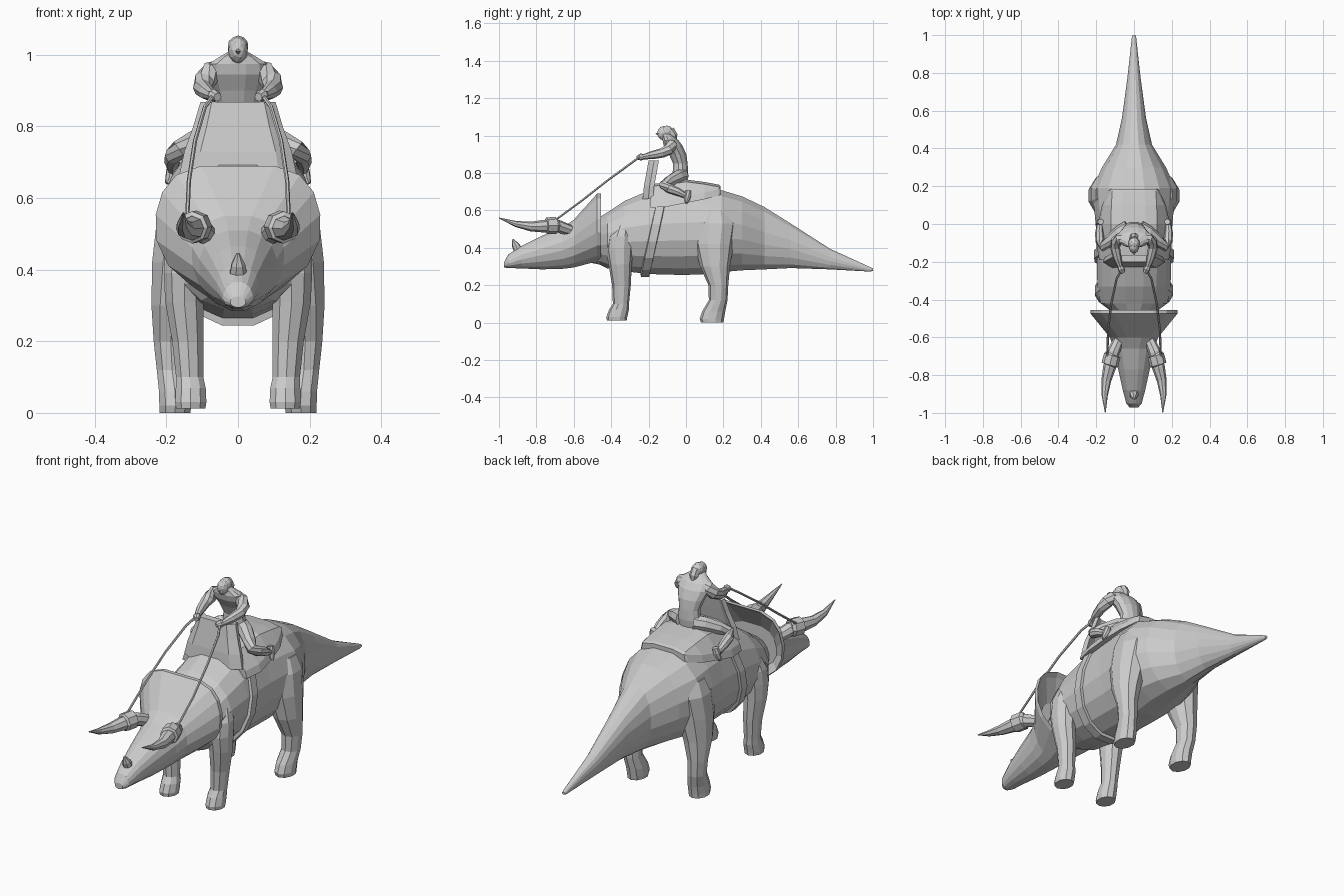
import bpy, bmesh, math
from mathutils import Vector

grey = bpy.data.materials.new("plain grey")
grey.diffuse_color = (0.6, 0.6, 0.6, 1)


def finish(name, bm, mirror=False):
    bmesh.ops.recalc_face_normals(bm, faces=bm.faces[:])
    me = bpy.data.meshes.new(name)
    bm.to_mesh(me)
    bm.free()
    me.materials.append(grey)
    ob = bpy.data.objects.new(name, me)
    bpy.context.collection.objects.link(ob)
    if mirror:
        ob.modifiers.new("mirror", 'MIRROR')
    return ob


def loft(name, rings, mirror=False, closed=False):
    """Skin equal-length point rings; cap the ends unless the loop is closed."""
    bm = bmesh.new()
    vs = [[bm.verts.new(p) for p in r] for r in rings]
    n = len(vs[0])
    pairs = list(zip(vs, vs[1:])) + ([(vs[-1], vs[0])] if closed else [])
    for a, b in pairs:
        for i in range(n):
            j = (i + 1) % n
            bm.faces.new((a[i], a[j], b[j], b[i]))
    if not closed:
        bm.faces.new(vs[0])
        bm.faces.new(vs[-1])
    return finish(name, bm, mirror)


def section(y, zb, zt, w, zc, e=0.85, n=16):
    """Egg-like body section across y: bottom, top, half width, widest height."""
    pts = []
    for i in range(n):
        a = 2 * math.pi * (i + 0.5) / n
        c, s = math.cos(a), math.sin(a)
        k = e if s > 0 else 0.95
        x = math.copysign(abs(c) ** k, c) * w
        pts.append(Vector((x, y, zc + s * ((zt - zc) if s > 0 else (zc - zb)) * 1.02)))
    return pts


def column(name, rows, n=10, mirror=False):
    """Stack of ellipses: z, x, y, rx, ry."""
    rings = [[(x + rx * math.cos(t), y + ry * math.sin(t), z)
              for t in [2 * math.pi * (i + 0.5) / n for i in range(n)]]
             for z, x, y, rx, ry in rows]
    return loft(name, rings, mirror)


def tube(name, rows, n=8, mirror=True):
    """Tapered tube through x, y, z, radius."""
    ps = [Vector(r[:3]) for r in rows]
    rings = []
    for k, r in enumerate(rows):
        d = ps[min(k + 1, len(ps) - 1)] - ps[max(k - 1, 0)]
        q = d.to_track_quat('Z', 'Y')
        rings.append([ps[k] + q @ Vector((r[3] * math.cos(2 * math.pi * i / n),
                                          r[3] * math.sin(2 * math.pi * i / n), 0))
                      for i in range(n)])
    return loft(name, rings, mirror)


def ball(name, loc, scale):
    bm = bmesh.new()
    bmesh.ops.create_icosphere(bm, subdivisions=2, radius=1)
    for v in bm.verts:
        v.co = Vector([v.co[i] * scale[i] + loc[i] for i in range(3)])
    return finish(name, bm)


# Body and tail
loft("body_and_tail", [section(*r) for r in [
    (-.56, .33, .50, .09, .42), (-.46, .31, .565, .125, .44), (-.42, .29, .59, .18, .45),
    (-.33, .275, .65, .197, .47), (-.20, .26, .705, .20, .48), (-.02, .255, .73, .205, .485),
    (.08, .258, .728, .214, .49), (.19, .27, .708, .222, .50), (.30, .28, .675, .172, .485),
    (.42, .285, .618, .097, .45), (.56, .292, .53, .065, .42), (.77, .285, .395, .036, .34),
    (.985, .273, .297, .012, .285), (1, .277, .29, .008, .283)]])

# Head flaring into a hollow-backed frill
loft("head_and_frill", [section(*r) for r in [
    (-.972, .295, .325, .022, .31), (-.95, .292, .365, .042, .32), (-.88, .29, .41, .06, .35),
    (-.77, .285, .465, .085, .38), (-.66, .288, .51, .11, .41), (-.60, .295, .55, .13, .44, .75),
    (-.475, .328, .69, .232, .52, .5), (-.455, .333, .69, .232, .52, .5),
    (-.475, .345, .67, .212, .52, .5), (-.54, .36, .57, .14, .46, .6)]])

# Horns
tube("brow_horn", [(.08, -.61, .49, .028), (.11, -.68, .515, .034), (.13, -.76, .516, .034),
                   (.147, -.83, .514, .026), (.155, -.91, .528, .016), (.152, -1, .56, .002)])
tube("horn_cuff", [(.112, -.69, .52, .036), (.115, -.695, .52, .045),
                   (.128, -.745, .518, .045), (.13, -.75, .518, .034)])
tube("nose_horn", [(0, -.895, .385, .026), (0, -.912, .415, .02), (0, -.926, .445, .005)], 7, False)

# Legs, with their tops blending into the body
column("front_leg", [(.52, .125, -.335, .062, .05), (.46, .143, -.348, .066, .07),
                     (.39, .15, -.355, .06, .073), (.31, .15, -.352, .056, .062),
                     (.20, .14, -.345, .046, .05), (.10, .135, -.348, .04, .043),
                     (.07, .132, -.358, .044, .053), (.03, .132, -.37, .046, .056),
                     (.012, .132, -.37, .043, .053)], mirror=True)
column("rear_leg", [(.60, .12, .16, .085, .08), (.53, .142, .158, .09, .115),
                    (.42, .160, .15, .084, .105), (.30, .178, .155, .067, .08),
                    (.20, .188, .173, .050, .053), (.12, .184, .172, .045, .05),
                    (.06, .176, .148, .047, .062), (.02, .175, .138, .047, .065),
                    (0, .176, .14, .045, .06)], mirror=True)

# Girth strap: slanted loop that follows the body section
strap = []
for p in section(-.18, .26, .705, .20, .48):
    y = -.14 + (p.z - .61) * .225
    out = Vector((p.x, 0, p.z - .48))
    a, b = out * .97, out * 1.07
    strap.append([(q.x, y + d, .48 + q.z) for q, d in
                  ((a, -.026), (b, -.022), (b, .022), (a, .026))])
loft("girth_strap", strap, closed=True)

# Saddle: draped pad with a raised, wrapped front panel
loft("saddle_pad", [[(-wb, y, zb), (-wb * .94, y, zb + .035), (-wt, y, zt - .012), (-wt * .5, y, zt),
                     (wt * .5, y, zt), (wt, y, zt - .012), (wb * .94, y, zb + .035), (wb, y, zb)]
                    for y, zt, wt, wb, zb in [
    (-.19, .74, .11, .185, .615), (-.10, .75, .12, .20, .62), (0, .765, .122, .19, .64),
    (.10, .752, .12, .17, .66), (.175, .738, .115, .135, .68), (.185, .73, .11, .125, .685)]])
loft("saddle_front_panel", [[(-w, y + .03, z), (-w * .7, y, z), (w * .7, y, z), (w, y + .03, z),
                             (w * .95, y + .055, z), (w * .65, y + .035, z),
                             (-w * .65, y + .035, z), (-w * .95, y + .055, z)]
                            for z, w, y in [(.66, .165, -.232), (.73, .15, -.225),
                                            (.80, .125, -.212), (.868, .105, -.20)]])

# Reins
tube("rein", [(.07, -.25, .885, .006), (.092, -.29, .855, .006), (.12, -.42, .76, .006),
              (.137, -.56, .65, .006), (.142, -.71, .54, .006)], 6)

# Rider
column("rider_torso", [(.765, 0, -.03, .055, .04), (.80, 0, -.03, .062, .043),
                       (.85, 0, -.03, .055, .04), (.90, 0, -.045, .07, .048),
                       (.945, 0, -.068, .088, .052), (.975, 0, -.083, .084, .044),
                       (.995, 0, -.095, .052, .032), (1.01, 0, -.108, .026, .026)], 12)
ball("rider_head", (0, -.12, 1.013), (.028, .035, .038))
ball("rider_hair", (0, -.102, 1.022), (.030, .035, .032))
tube("rider_hair_tail", [(0, -.085, 1.03, .024), (0, -.066, 1.0, .022), (0, -.056, .965, .008)], 7, False)
tube("rider_nose", [(0, -.148, 1.022, .004), (0, -.157, 1.010, .007), (0, -.148, 1.004, .004)], 6, False)
tube("rider_arm", [(.05, -.075, .962, .024), (.074, -.078, .951, .033), (.094, -.092, .926, .031),
                   (.10, -.125, .908, .026), (.088, -.18, .896, .022), (.074, -.225, .887, .014),
                   (.067, -.24, .886, .019), (.057, -.258, .882, .012)])
tube("rider_leg", [(.03, -.02, .785, .04), (.075, -.045, .778, .037), (.13, -.09, .754, .031),
                   (.164, -.12, .736, .026), (.18, -.09, .718, .025), (.184, -.045, .70, .022),
                   (.182, -.005, .68, .015)])
tube("rider_foot", [(.176, .012, .705, .016), (.182, .01, .68, .018), (.19, .005, .655, .014),
                    (.197, 0, .64, .007)])
